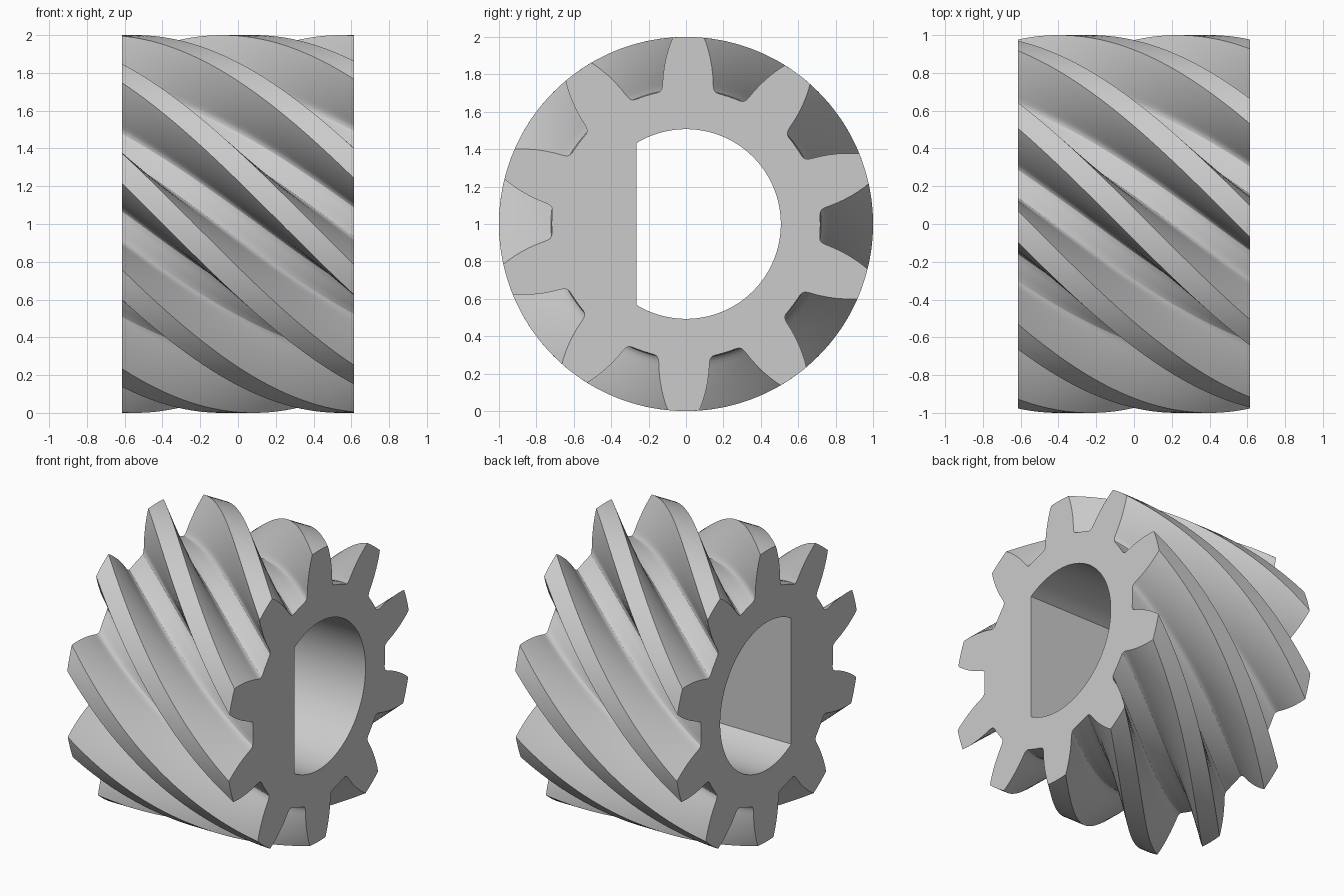
import bpy, bmesh
from math import radians, sin, cos, asin, pi

old = bpy.data.objects.get("Cube")
if old:
    bpy.data.objects.remove(old, do_unlink=True)

LENGTH = 1.23
TEETH = 10
TWIST = radians(70.5)      # total helix turn, 45 degrees at the tooth tips
STEPS = 48
BORE_R, FLAT_Y = 0.507, -0.265

# Half a tooth: (degrees from tooth centre, radius), from tip to root
HALF_TOOTH = [(2.4, 1), (4.8, 1), (5.7, 0.97), (6.6, 0.935), (7.6, 0.895),
              (8.6, 0.85), (9.5, 0.805), (10.1, 0.77), (10.5, 0.748),
              (11.1, 0.731), (11.9, 0.722), (13, 0.719), (15.5, 0.718)]
tooth = ([(-a, r) for a, r in reversed(HALF_TOOTH)] + [(0, 1)] + HALF_TOOTH
         + [(18, 0.718)])


def gear_outline():
    pitch = 360 / TEETH
    return [(radians(90 + k * pitch + a), r) for k in range(TEETH) for a, r in tooth]


def bore_outline(count=96):
    # Round hole with one flat side
    start = pi / 2 + asin(-FLAT_Y / BORE_R)
    return [(-start + 2 * start * i / count, BORE_R) for i in range(count + 1)]


def add_ring(bm, outline, x, turn=0):
    verts = [bm.verts.new((x, r * cos(a + turn), 1 + r * sin(a + turn)))
             for a, r in outline]
    return verts


def skin(bm, rings):
    for lower, upper in zip(rings, rings[1:]):
        n = len(lower)
        for i in range(n):
            j = (i + 1) % n
            bm.faces.new((lower[i], lower[j], upper[j], upper[i]))


bm = bmesh.new()

# Helical teeth
outer = []
for s in range(STEPS + 1):
    t = s / STEPS - 0.5
    outer.append(add_ring(bm, gear_outline(), t * LENGTH, t * TWIST))
skin(bm, outer)

# Straight shaft hole
inner = [add_ring(bm, bore_outline(), x) for x in (-LENGTH / 2, LENGTH / 2)]
skin(bm, inner)

# Flat end faces around the hole
for end in (0, -1):
    edges = []
    for ring in (outer[end], inner[end]):
        edges += [bm.edges.get((ring[i - 1], ring[i])) for i in range(len(ring))]
    bmesh.ops.triangle_fill(bm, edges=edges, use_beauty=True)

bmesh.ops.recalc_face_normals(bm, faces=bm.faces[:])
mesh = bpy.data.meshes.new("helical_gear")
bm.to_mesh(mesh)
bm.free()

# Plain grey finish
grey = bpy.data.materials.new("plain_grey")
grey.use_nodes = True
colour = (0.6, 0.6, 0.6, 1)
grey.diffuse_color = colour
grey.node_tree.nodes["Principled BSDF"].inputs["Base Color"].default_value = colour
mesh.materials.append(grey)

gear = bpy.data.objects.new("helical_gear", mesh)
bpy.context.collection.objects.link(gear)
bpy.ops.object.select_all(action='DESELECT')
gear.select_set(True)
bpy.context.view_layer.objects.active = gear
bpy.ops.object.shade_smooth_by_angle(angle=radians(30))
